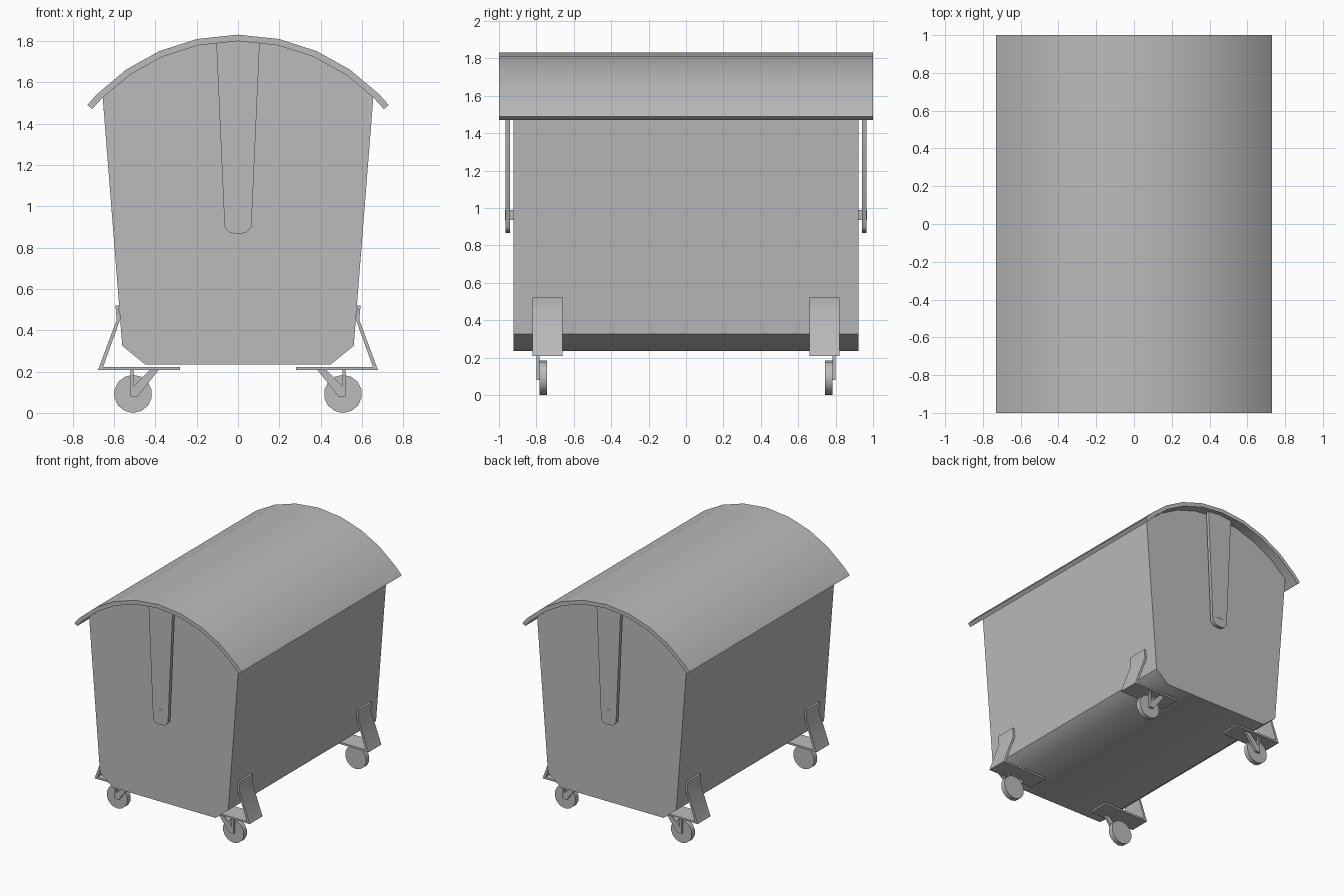
import bpy, bmesh, math

if "Cube" in bpy.data.objects:
    bpy.data.objects.remove(bpy.data.objects["Cube"], do_unlink=True)

grey = bpy.data.materials.new("galvanised_grey")
grey.use_nodes = True
colour = (0.5, 0.5, 0.5, 1)
grey.diffuse_color = colour
grey.node_tree.nodes["Principled BSDF"].inputs["Base Color"].default_value = colour


def extrude(name, profile, y0, y1):
    """Prism from an (x, z) outline, running from y0 to y1."""
    bm = bmesh.new()
    face = bm.faces.new([bm.verts.new((x, y0, z)) for x, z in profile])
    grown = bmesh.ops.extrude_face_region(bm, geom=[face])["geom"]
    moved = [v for v in grown if isinstance(v, bmesh.types.BMVert)]
    bmesh.ops.translate(bm, verts=moved, vec=(0, y1 - y0, 0))
    bmesh.ops.recalc_face_normals(bm, faces=bm.faces)
    mesh = bpy.data.meshes.new(name)
    bm.to_mesh(mesh)
    bm.free()
    mesh.materials.append(grey)
    obj = bpy.data.objects.new(name, mesh)
    bpy.context.collection.objects.link(obj)
    bpy.ops.object.select_all(action="DESELECT")
    obj.select_set(True)
    bpy.context.view_layer.objects.active = obj
    bpy.ops.object.shade_smooth_by_angle(angle=math.radians(42))
    return obj


def mirrored(half):
    """Complete an outline given from bottom to top on the +x side."""
    return half + [(-x, z) for x, z in reversed(half) if x > 0]


def arc(radius, angles):
    return [(radius * math.sin(math.radians(a)),
             0.878 + radius * math.cos(math.radians(a))) for a in angles]


# Curved lid
steps = [12, 23.5, 34.5, 45.6]
angles = [-50] + [-a for a in reversed(steps)] + [0] + steps + [50]
extrude("lid", arc(0.952, angles) + arc(0.921, reversed(angles)), -1, 1)

# Container body, its top tucked against the lid
body = [(0.45, 0.235), (0.56, 0.325), (0.655, 1.53)]
body += arc(0.923, [34.5, 23.5, 12, 0])
extrude("body", mirrored(body), -0.922, 0.922)

# Lid arms and their pivots
arm = [(0, 0.865), (0.04, 0.872), (0.065, 0.9), (0.105, 1.792), (0, 1.8)]
arm = arm + [(-x, z) for x, z in reversed(arm[1:-1])]
pivot = [(-0.027, 0.935), (0.027, 0.935), (0.027, 0.99), (-0.027, 0.99)]
for s, end in ((-1, "front"), (1, "back")):
    extrude(end + "_lid_arm", arm, s * 0.94, s * 0.966)
    extrude(end + "_arm_pivot", pivot, s * 0.92, s * 0.968)

# Wheel brackets, forks and wheels at each corner
bracket = [(0.28, 0.208), (0.677, 0.208), (0.587, 0.45), (0.593, 0.52),
           (0.577, 0.52), (0.571, 0.45), (0.653, 0.222), (0.28, 0.222)]
fork = [(0.52, 0.21), (0.52, 0.08), (0.485, 0.08), (0.383, 0.21),
        (0.425, 0.21), (0.505, 0.13), (0.505, 0.21)]
wheel = [(0.508 + 0.092 * math.sin(i * math.tau / 14),
          0.092 - 0.092 * math.cos(i * math.tau / 14)) for i in range(14)]
for sx, side in ((-1, "right"), (1, "left")):
    for sy, end in ((-1, "front"), (1, "back")):
        corner = f"{end}_{side}_"
        for part, outline, y0, y1 in (("wheel_bracket", bracket, 0.66, 0.822),
                                      ("wheel_fork", fork, 0.782, 0.8),
                                      ("wheel", wheel, 0.743, 0.782)):
            extrude(corner + part, [(sx * x, z) for x, z in outline],
                    sy * y0, sy * y1)
